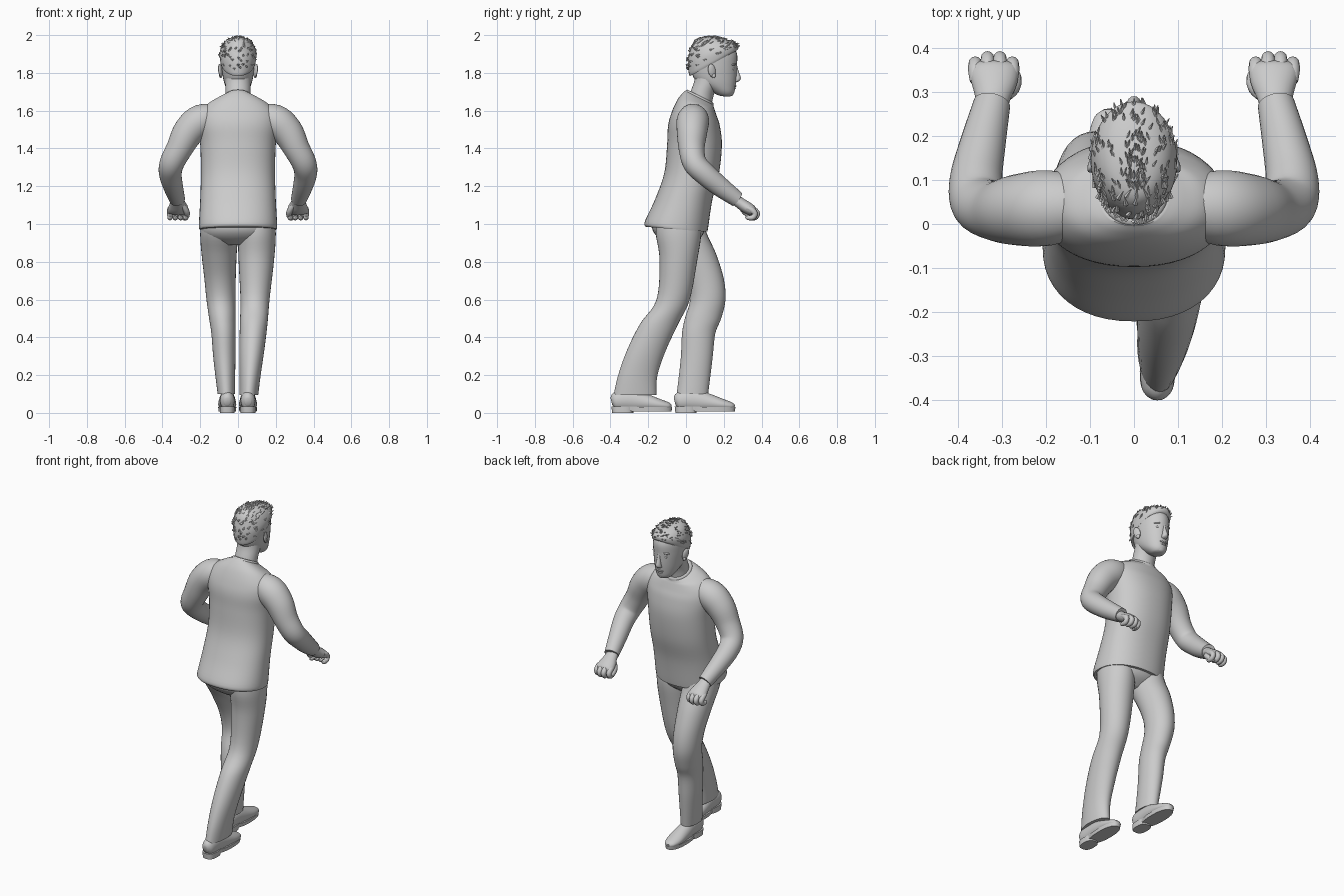
import bpy, bmesh, math, random
from mathutils import Vector, Matrix

random.seed(4)


def finish(name, bm, angle=45):
    bmesh.ops.recalc_face_normals(bm, faces=bm.faces)
    me = bpy.data.meshes.new(name)
    bm.to_mesh(me)
    bm.free()
    ob = bpy.data.objects.new(name, me)
    bpy.context.collection.objects.link(ob)
    bpy.ops.object.select_all(action='DESELECT')
    ob.select_set(True)
    bpy.context.view_layer.objects.active = ob
    bpy.ops.object.shade_smooth_by_angle(angle=math.radians(angle))
    return ob


def spline(rows, steps):
    """Catmull-Rom interpolation of whole section rows."""
    out = []
    n = len(rows)
    for i in range(n - 1):
        p = [rows[max(0, min(n - 1, i + k))] for k in (-1, 0, 1, 2)]
        for s in range(steps):
            t = s / steps
            out.append([0.5 * (2 * b + (c - a) * t + (2 * a - 5 * b + 4 * c - d) * t * t
                               + (3 * b - a - 3 * c + d) * t ** 3) for a, b, c, d in zip(*p)])
    return out + [list(rows[-1])]


def loft(name, rows, along=False, seg=32, steps=5, power=1.0, mirror=1):
    """Rows (x, y, z, ra, rb[, slope]); level rings, or rings square to the path."""
    rows = spline([tuple(r) + (0,) * (6 - len(r)) for r in rows], steps)
    bm = bmesh.new()
    rings = []
    for i, (x, y, z, ra, rb, slope) in enumerate(rows):
        c = Vector((x, y, z))
        if along:
            t = (Vector(rows[min(i + 1, len(rows) - 1)][:3]) - Vector(rows[max(i - 1, 0)][:3])).normalized()
            u = t.cross(Vector((1, 0, 0))).normalized()
            v = u.cross(t)
        else:
            u, v = Vector((1, 0, 0)), Vector((0, 1, slope))
        ring = []
        for k in range(seg):
            a = 2 * math.pi * k / seg
            ca, sa = math.cos(a), math.sin(a)
            ca = math.copysign(abs(ca) ** power, ca)
            sa = math.copysign(abs(sa) ** power, sa)
            p = c + u * (max(ra, .002) * ca) + v * (max(rb, .002) * sa)
            ring.append(bm.verts.new((p.x * mirror, p.y, p.z)))
        rings.append(ring)
    for r0, r1 in zip(rings, rings[1:]):
        for k in range(seg):
            j = (k + 1) % seg
            bm.faces.new((r0[k], r0[j], r1[j], r1[k]))
    bm.faces.new(rings[0])
    bm.faces.new(rings[-1])
    return finish(name, bm)


def ball(name, loc, scale, rot=(0, 0, 0)):
    bm = bmesh.new()
    m = Matrix.Translation(loc)
    for ax, r in zip('XYZ', rot):
        m = m @ Matrix.Rotation(r, 4, ax)
    bmesh.ops.create_uvsphere(bm, u_segments=20, v_segments=12, radius=1,
                              matrix=m @ Matrix.Diagonal((*scale, 1)))
    return finish(name, bm)


# Shirt body, hem to neckline
loft("shirt_body", [
    (0, -.05, .972, .205, .163, -.08), (0, -.05, 1.0, .207, .168, -.08),
    (0, -.012, 1.13, .2, .152), (0, .03, 1.27, .196, .145), (0, .045, 1.42, .2, .145),
    (0, .042, 1.52, .212, .137), (0, .042, 1.58, .205, .12, -.05),
    (0, .05, 1.63, .165, .1, -.2), (0, .062, 1.655, .115, .084, -.4),
    (0, .07, 1.668, .078, .074, -.5)], power=.9, seg=48)
loft("collar", [(0, .068, 1.655, .08, .076, -.5), (0, .072, 1.67, .077, .074, -.5),
                (0, .075, 1.677, .07, .068, -.5)])

# Trousers: seat, rear leg (+x), forward leg (-x)
loft("trouser_seat", [(0, -.03, .89, .1, .06), (0, -.035, .93, .175, .115),
                      (0, -.04, .98, .195, .14), (0, -.04, 1.06, .19, .135)])
loft("rear_trouser_leg", [
    (.1, -.045, 1.05, .09, .11), (.1, -.04, .95, .1, .12), (.097, -.04, .81, .094, .1),
    (.09, -.068, .6, .077, .088), (.083, -.143, .47, .073, .101), (.073, -.21, .33, .066, .103),
    (.064, -.255, .2, .056, .104), (.057, -.27, .095, .05, .113)])
loft("forward_trouser_leg", [
    (-.1, -.03, 1.05, .09, .11), (-.1, -.01, .95, .1, .12), (-.1, .048, .84, .093, .112),
    (-.095, .1, .71, .083, .1), (-.09, .115, .6, .077, .094), (-.083, .09, .5, .07, .096),
    (-.077, .067, .42, .064, .088), (-.072, .056, .285, .058, .084), (-.062, .034, .1, .046, .083)])

# Shoes
for label, x, y in (("rear", .053, -.395), ("forward", -.057, -.06)):
    loft(label + "_shoe", [
        (x, y, .06, .02, .015), (x, y + .025, .064, .048, .036), (x, y + .11, .066, .056, .041),
        (x, y + .18, .055, .046, .046), (x, y + .25, .043, .032, .047),
        (x, y + .3, .036, .02, .034), (x, y + .318, .033, .008, .015)], along=True)
    loft(label + "_sole", [(x, y + .2, .008, .046, .118), (x, y + .2, .03, .048, .122)], steps=1, power=.85)
    loft(label + "_heel", [(x, y + .06, 0, .039, .056), (x, y + .06, .034, .04, .06)], steps=1, power=.75)
    loft(label + "_shank", [(x, y + .12, .014, .034, .07), (x, y + .12, .034, .036, .075)], steps=1, power=.75)

# Arms and fists
for side, m in (("right", 1), ("left", -1)):
    loft(side + "_sleeve", [
        (.08, .045, 1.575, .06, .055), (.19, .037, 1.55, .085, .085), (.26, .032, 1.49, .081, .083),
        (.31, .03, 1.4, .069, .07), (.35, .047, 1.322, .063, .065), (.358, .1, 1.265, .059, .06),
        (.343, .18, 1.198, .053, .052), (.322, .272, 1.13, .042, .042)], along=True, mirror=m)
    loft(side + "_palm", [
        (.322, .25, 1.14, .03, .033), (.32, .285, 1.112, .03, .04), (.317, .32, 1.088, .032, .052),
        (.317, .35, 1.07, .028, .056), (.317, .365, 1.06, .012, .045)], along=True, mirror=m, seg=24)
    for k in range(4):
        x = .276 + .028 * k
        d = -.012 if k in (0, 3) else 0
        loft(f"{side}_finger_{k + 1}", [
            (x, .335 + d, 1.085, .01, .012), (x, .36 + d, 1.074, .016, .016),
            (x, .377 + d, 1.054, .015, .015), (x, .365 + d, 1.034, .014, .014),
            (x, .338 + d, 1.034, .012, .012), (x, .328 + d, 1.04, .004, .004)],
            along=True, mirror=m, seg=12, steps=4)
    loft(side + "_thumb", [
        (.295, .285, 1.1, .012, .012), (.274, .31, 1.07, .018, .016), (.27, .335, 1.045, .015, .014),
        (.285, .352, 1.03, .012, .012), (.295, .358, 1.026, .004, .004)],
        along=True, mirror=m, seg=12, steps=4)

# Neck and head
loft("neck", [(0, .07, 1.62, .066, .064), (0, .085, 1.69, .066, .064),
              (0, .11, 1.75, .068, .068), (0, .125, 1.8, .07, .075)])
loft("head", [
    (0, .215, 1.676, .02, .018), (0, .207, 1.683, .038, .04), (0, .188, 1.705, .056, .068, -.1),
    (0, .165, 1.74, .071, .098, -.05), (0, .153, 1.78, .08, .115), (0, .148, 1.84, .087, .122),
    (0, .144, 1.9, .088, .126), (0, .138, 1.95, .076, .106), (0, .132, 1.978, .045, .07),
    (0, .132, 1.985, .005, .01)])

# Face
loft("nose", [(0, .262, 1.842, .008, .008), (0, .266, 1.81, .01, .012),
              (0, .27, 1.775, .016, .02), (0, .265, 1.758, .018, .018),
              (0, .258, 1.75, .008, .008)], seg=16)
ball("upper_lip", (0, .256, 1.731), (.025, .012, .006))
ball("lower_lip", (0, .252, 1.719), (.022, .012, .007))
ball("chin", (0, .234, 1.694), (.027, .019, .018))
for side, m in (("right", 1), ("left", -1)):
    ball(side + "_eye", (.033 * m, .249, 1.82), (.015, .011, .008))
    ball(side + "_brow", (.034 * m, .251, 1.845), (.024, .012, .007), (0, m * .1, -m * .35))
    ball(side + "_ear", (.093 * m, .137, 1.812), (.01, .021, .036), (.2, m * .15, m * .35))
    ball(side + "_ear_lobe", (.092 * m, .146, 1.785), (.008, .011, .013))

# Short hair cap with small tufts
cap = [(0, .147, 1.852, .089, .126, .55), (0, .146, 1.868, .095, .132, .5),
       (0, .142, 1.91, .097, .131, .32), (0, .138, 1.955, .08, .107, .1),
       (0, .132, 1.98, .052, .072, 0), (0, .13, 1.991, .012, .018, 0)]
loft("hair", cap)
bm = bmesh.new()
sections = spline(cap, 6)
for _ in range(220):
    x, y, z, rx, ry, s = random.choice(sections[8:])
    a = random.uniform(0, 2 * math.pi)
    pos = Vector((rx * math.cos(a), y + ry * math.sin(a), z + s * ry * math.sin(a)))
    out = (pos - Vector((0, .14, 1.87))).normalized()
    lean = (out * .35 + Vector((random.uniform(-.5, .5), .8, .2))).normalized()
    mat = Matrix.Translation(pos) @ lean.to_track_quat('Z', 'Y').to_matrix().to_4x4()
    bmesh.ops.create_cone(bm, segments=5, radius1=.006, radius2=.001, depth=.024, matrix=mat)
finish("hair_tufts", bm)
